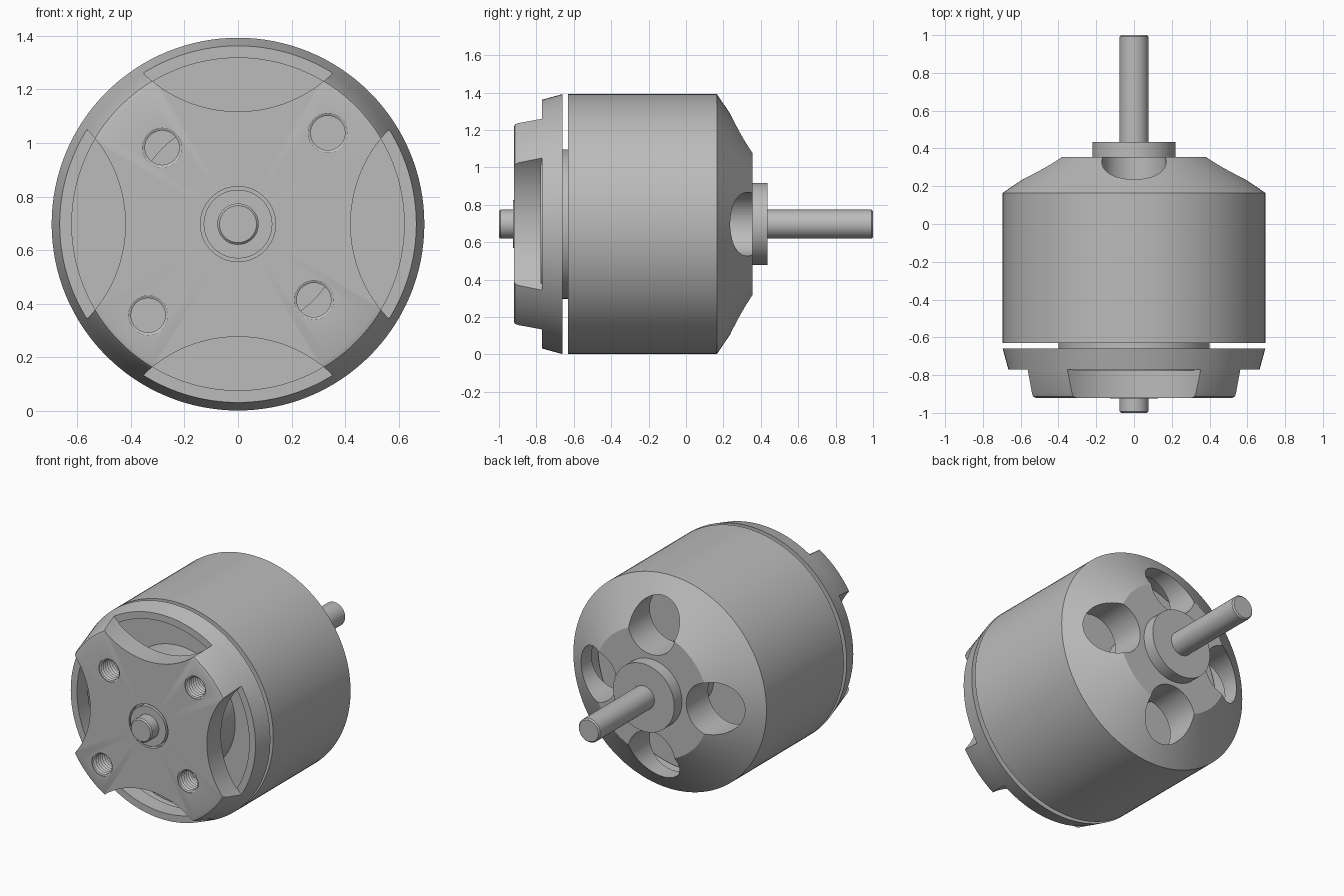
import bpy, bmesh, math
from mathutils import Matrix

cube = bpy.data.objects.get("Cube")
if cube:
    bpy.data.objects.remove(cube, do_unlink=True)

AXIS_Z = 0.697  # height of the motor axis

metal = bpy.data.materials.new("grey_metal")
metal.use_nodes = True
metal.diffuse_color = (0.5, 0.5, 0.5, 1)
bsdf = next(n for n in metal.node_tree.nodes if n.type == 'BSDF_PRINCIPLED')
bsdf.inputs["Base Color"].default_value = (0.5, 0.5, 0.5, 1)


def revolve(name, profile, steps=96, x=0, z=0):
    """Spin a (radius, y) profile around an axis parallel to y."""
    bm = bmesh.new()
    verts = [bm.verts.new((r, y, 0)) for r, y in profile]
    edges = [bm.edges.new(p) for p in zip(verts, verts[1:])]
    bmesh.ops.spin(bm, geom=verts + edges, cent=(0, 0, 0), axis=(0, 1, 0),
                   angle=2 * math.pi, steps=steps, use_merge=False)
    bmesh.ops.remove_doubles(bm, verts=bm.verts, dist=0.0002)
    bmesh.ops.recalc_face_normals(bm, faces=bm.faces)
    bmesh.ops.transform(bm, matrix=Matrix.Translation((x, 0, AXIS_Z + z)),
                        verts=bm.verts)
    mesh = bpy.data.meshes.new(name)
    bm.to_mesh(mesh)
    bm.free()
    mesh.materials.append(metal)
    obj = bpy.data.objects.new(name, mesh)
    bpy.context.collection.objects.link(obj)
    return obj


def rod(name, r, y0, y1, steps=64, x=0, z=0, bevel=0):
    profile = [(0, y0), (r - bevel, y0), (r, y0 + bevel),
               (r, y1 - bevel), (r - bevel, y1), (0, y1)]
    if not bevel:
        profile = [profile[i] for i in (0, 1, 4, 5)]
    return revolve(name, profile, steps, x, z)


def cut(obj, cutters):
    """Subtract each cutter and throw it away."""
    bpy.context.view_layer.objects.active = obj
    for c in cutters:
        c.hide_render = True
        mod = obj.modifiers.new("cut", 'BOOLEAN')
        mod.operation = 'DIFFERENCE'
        mod.solver = 'EXACT'
        mod.object = c
        bpy.ops.object.modifier_apply(modifier=mod.name)
        bpy.data.objects.remove(c, do_unlink=True)


def around(distance, start=0):
    """Four points spaced evenly about the axis."""
    return [(distance * math.cos(start + k * math.pi / 2),
             distance * math.sin(start + k * math.pi / 2)) for k in range(4)]


# Mounting base: hollow tapered cup with a thick front plate
base = revolve("mounting_base", [
    (0, -0.885), (0.14, -0.885), (0.14, -0.92), (0.605, -0.92), (0.622, -0.914),
    (0.632, -0.895), (0.665, -0.77), (0.695, -0.66), (0.62, -0.66),
    (0.62, -0.775), (0, -0.775)], 128)

# Four curved windows in its rim
cut(base, [rod("window_cutter", 0.5075, -1.1, -0.77, 128, x, z)
           for x, z in around(0.9275)])

# Threaded screw holes, opposite pairs at two spacings
thread = [(0, -1.0), (0.074, -1.0), (0.074, -0.915)]
for k in range(6):
    y = -0.91 + k * 0.022
    thread += [(0.064, y), (0.074, y + 0.011)]
thread += [(0.064, -0.76), (0, -0.76)]
holes = [(0.335, 0.34), (-0.335, -0.34), (-0.283, 0.285), (0.283, -0.283)]
cut(base, [revolve("screw_cutter", thread, 32, x, z) for x, z in holes])

# Rotating bell: shell with a conical end and four vent holes
bell = revolve("bell", [
    (0, 0.355), (0.415, 0.355), (0.695, 0.165), (0.695, -0.63),
    (0.65, -0.63), (0.65, 0.13), (0, 0.13)], 128)
cut(bell, [rod("vent_cutter", 0.17, 0.0, 0.6, 64, x, z) for x, z in around(0.42)])

# Inner core, its neck, and the collars around the shaft
parts = [
    base, bell,
    rod("stator", 0.635, -0.6, 0.0, 96),
    rod("stator_neck", 0.4, -0.78, -0.59, 96),
    rod("inner_collar", 0.2, -0.01, 0.08),
    rod("inner_bush", 0.14, 0.07, 0.14),
    rod("rear_hub", 0.22, 0.35, 0.435),
    rod("front_bearing", 0.128, -0.89, -0.924),
    rod("shaft", 0.077, -1.0, 1.0, bevel=0.008),
]

bpy.ops.object.select_all(action='DESELECT')
for p in parts:
    p.select_set(True)
bpy.context.view_layer.objects.active = base
bpy.ops.object.shade_smooth_by_angle(angle=math.radians(25))
